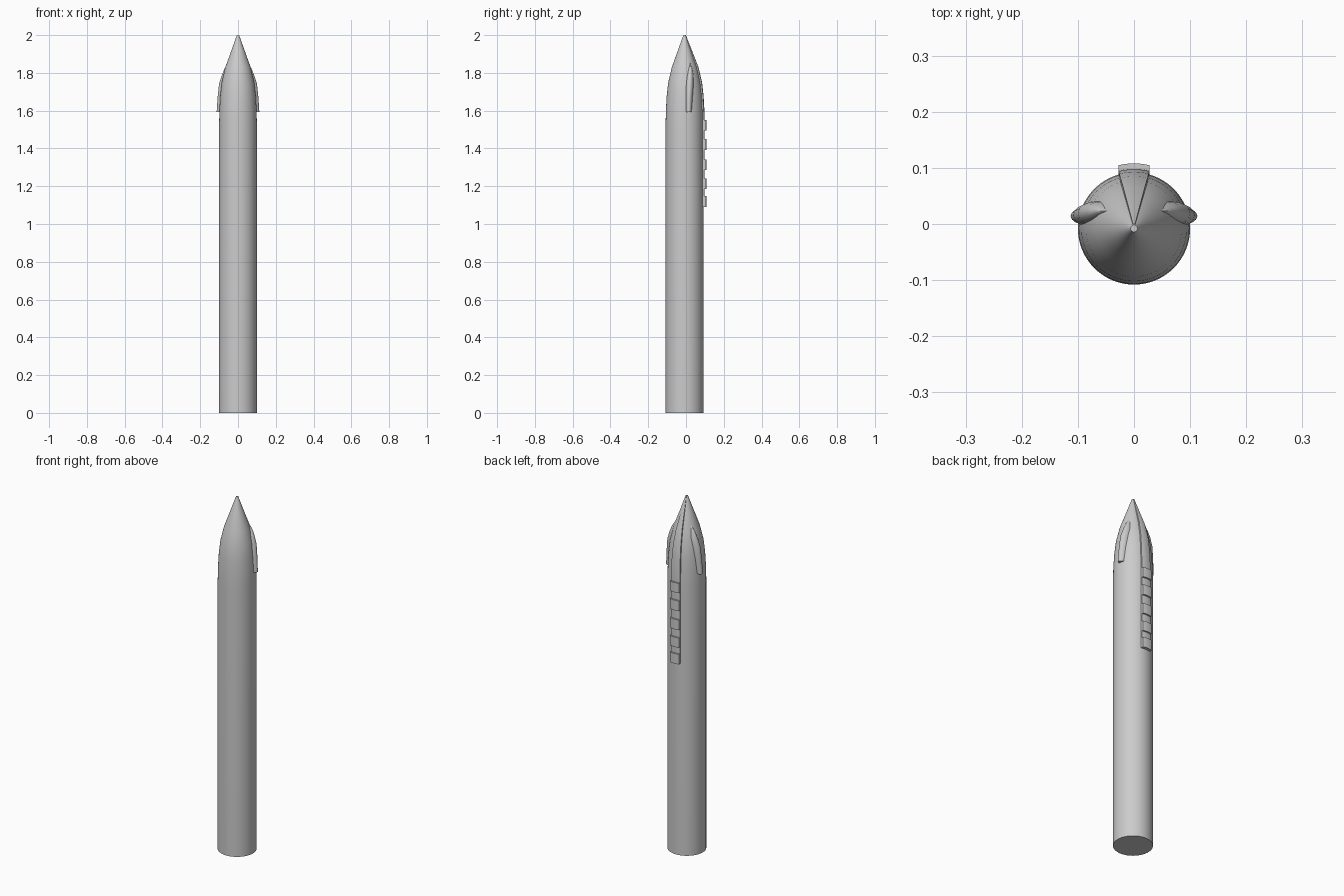
import bpy, bmesh, math

if "Cube" in bpy.data.objects:
    bpy.data.objects.remove(bpy.data.objects["Cube"])

CY = -0.008  # hull axis in y
NOSE = [(0.1, 1.52), (0.0985, 1.60), (0.094, 1.68), (0.086, 1.75),
        (0.067, 1.83), (0.036, 1.916), (0.006, 2.0)]


def loft(name, sections, angle=30):
    """Join closed rings of points into a capped solid."""
    bm = bmesh.new()
    rings = [[bm.verts.new(p) for p in s] for s in sections]
    n = len(rings[0])
    for a, b in zip(rings, rings[1:]):
        for i in range(n):
            j = (i + 1) % n
            bm.faces.new((a[i], a[j], b[j], b[i]))
    bm.faces.new(rings[0])
    bm.faces.new(rings[-1])
    bmesh.ops.recalc_face_normals(bm, faces=bm.faces)
    me = bpy.data.meshes.new(name)
    bm.to_mesh(me)
    bm.free()
    ob = bpy.data.objects.new(name, me)
    bpy.context.collection.objects.link(ob)
    bpy.ops.object.select_all(action='DESELECT')
    ob.select_set(True)
    bpy.context.view_layer.objects.active = ob
    bpy.ops.object.shade_smooth_by_angle(angle=math.radians(angle))
    return ob


def circle(r, z, n=64):
    return [(r * math.cos(2 * math.pi * i / n),
             CY + r * math.sin(2 * math.pi * i / n), z) for i in range(n)]


def strip_section(inner, outer, w, z, n=6):
    """Curved pad on the back of the hull, with parallel side walls."""
    xs = [-w + 2 * w * i / n for i in range(n + 1)]
    out = [(x, CY + math.sqrt(outer ** 2 - x ** 2), z) for x in xs]
    inn = [(x, CY + math.sqrt(inner ** 2 - x ** 2), z) for x in reversed(xs)]
    return out + inn


# Hull with pointed nose
loft("hull", [circle(0.1, 0)] + [circle(r, z) for r, z in NOSE])

# Spine strip following the nose up to the tip
spine = [(0.1, 1.09)] + NOSE
loft("spine_strip", [strip_section(r * 0.85, r + min(0.007, 0.1 * r + 0.001),
                                   0.28 * r, z) for r, z in spine])

# Raised tiles along the spine
for k, (z0, z1) in enumerate([(1.09, 1.147), (1.185, 1.24), (1.285, 1.342),
                              (1.393, 1.45), (1.495, 1.55)]):
    loft(f"spine_tile_{k + 1}",
         [strip_section(0.09, 0.116, 0.028, z) for z in (z0, z1)])

# Side fins: z, inner x, outer x, front y, back y
FIN = [(1.592, 0.082, 0.113, -0.002, 0.030),
       (1.67, 0.078, 0.108, -0.005, 0.036),
       (1.745, 0.066, 0.100, -0.003, 0.041),
       (1.79, 0.058, 0.085, 0.003, 0.040),
       (1.825, 0.048, 0.070, 0.012, 0.034),
       (1.853, 0.040, 0.051, 0.021, 0.025)]
for side, label in ((-1, "left"), (1, "right")):
    rings = []
    for z, xi, xo, y0, y1 in FIN:
        ring = []
        for i in range(9):
            a = math.pi * i / 8
            ring.append((side * (xi + (xo - xi) * math.sin(a)),
                         (y0 + y1) / 2 - (y1 - y0) / 2 * math.cos(a), z))
        rings.append(ring)
    loft(f"{label}_fin", rings, 40)
